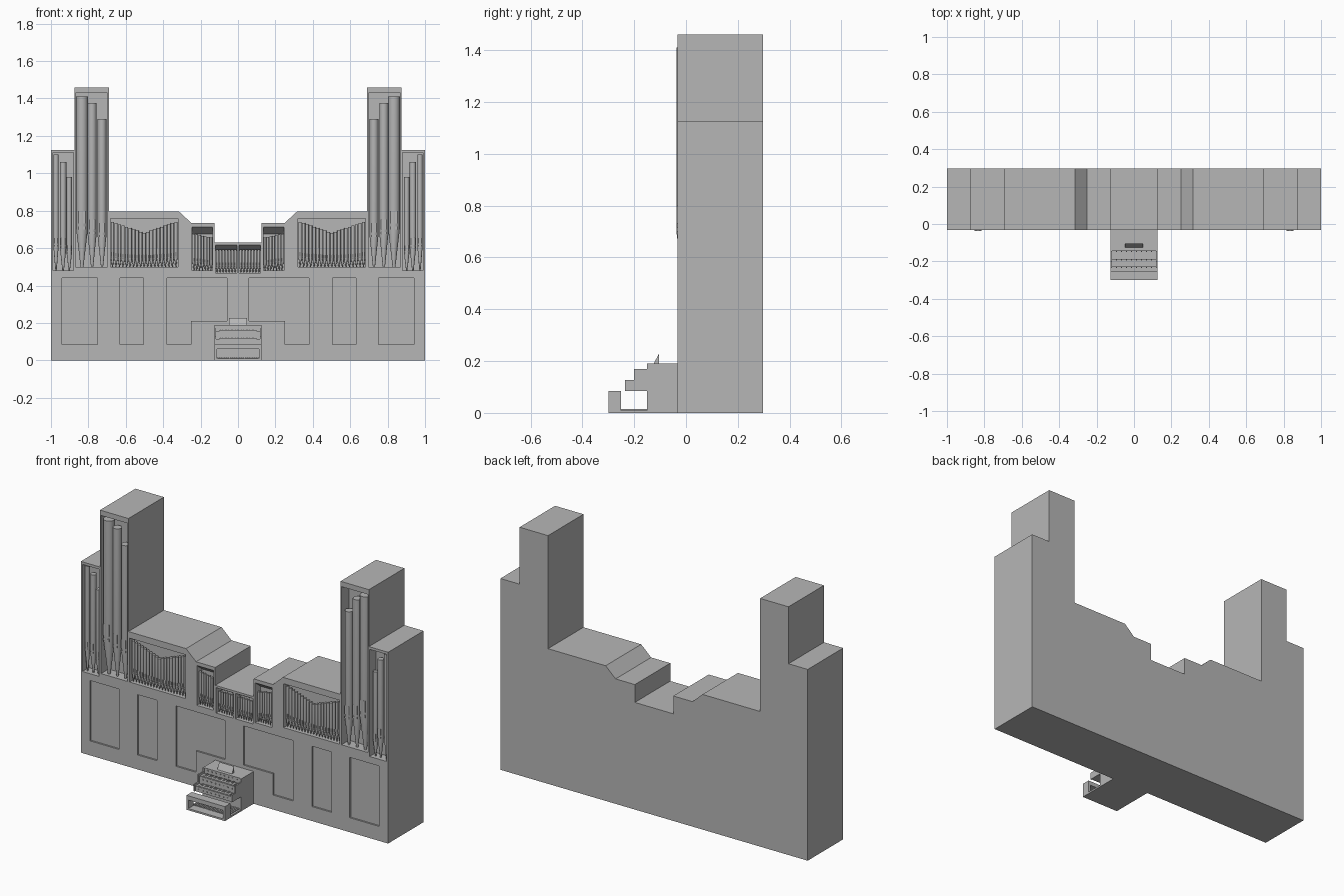
import bpy, bmesh, math

if "Cube" in bpy.data.objects:
    bpy.data.objects.remove(bpy.data.objects["Cube"])

YF, YB = -0.033, 0.297          # front and back planes of the case
GREY = bpy.data.materials.new("warm_grey")
GREY.diffuse_color = (0.47, 0.47, 0.47, 1)
GREY.use_nodes = True
GREY.node_tree.nodes["Principled BSDF"].inputs["Base Color"].default_value = GREY.diffuse_color


def finish(bm, name, smooth=False):
    bmesh.ops.recalc_face_normals(bm, faces=bm.faces)
    me = bpy.data.meshes.new(name)
    bm.to_mesh(me)
    bm.free()
    me.materials.append(GREY)
    ob = bpy.data.objects.new(name, me)
    bpy.context.collection.objects.link(ob)
    bpy.ops.object.select_all(action='DESELECT')
    ob.select_set(True)
    bpy.context.view_layer.objects.active = ob
    if smooth:
        bpy.ops.object.shade_smooth_by_angle(angle=math.radians(35))
    return ob


def prism(bm, front, back):
    """Closed solid between two matching loops of 3D points."""
    a = [bm.verts.new(p) for p in front]
    b = [bm.verts.new(p) for p in back]
    n = len(a)
    bm.faces.new(a)
    bm.faces.new(b[::-1])
    for i in range(n):
        j = (i + 1) % n
        bm.faces.new((a[j], a[i], b[i], b[j]))


def box(bm, x0, x1, y0, y1, z0, z1):
    loop = [(x0, z0), (x1, z0), (x1, z1), (x0, z1)]
    prism(bm, [(x, y0, z) for x, z in loop], [(x, y1, z) for x, z in loop])


def side_profile(bm, pts, x0, x1):
    prism(bm, [(x0, y, z) for y, z in pts], [(x1, y, z) for y, z in pts])


def pipe(bm, x, r, z0, foot, top, y, seg=16):
    """Organ pipe: conical foot, round body, mouth lips."""
    rings = []
    for rad, z in ((r * 0.25, z0), (r, foot), (r, top)):
        rings.append([bm.verts.new((x + rad * math.cos(2 * math.pi * i / seg),
                                    y + rad * math.sin(2 * math.pi * i / seg), z))
                      for i in range(seg)])
    for a, b in zip(rings, rings[1:]):
        for i in range(seg):
            j = (i + 1) % seg
            bm.faces.new((a[i], a[j], b[j], b[i]))
    bm.faces.new(rings[0][::-1])
    bm.faces.new(rings[-1])
    w = r * 0.6
    box(bm, x - w, x + w, y - r * 0.98, y - r * 0.5, foot, foot + r * 0.5)
    box(bm, x - w, x + w, y - r * 0.98, y - r * 0.5, foot + r, foot + r * 3.2)


def mirror(ob):
    ob.modifiers.new("mirror", 'MIRROR').use_axis[0] = True
    ob.modifiers["mirror"].use_mirror_merge = False


# Case: stepped outline extruded front to back
left = [(-1, 0), (-1, 1.125), (-0.875, 1.125), (-0.875, 1.46), (-0.69, 1.46),
        (-0.69, 0.795), (-0.315, 0.795), (-0.25, 0.735), (-0.125, 0.735), (-0.125, 0.63)]
outline = left + [(-x, z) for x, z in left[::-1]]
bm = bmesh.new()
prism(bm, [(x, YF, z) for x, z in outline], [(x, YB, z) for x, z in outline])
case = finish(bm, "organ_case")


# Cutters for pipe niches and shallow door panels
def rect(x0, x1, z0, z1):
    return [(x0, z0), (x1, z0), (x1, z1), (x0, z1)]


# outline, depth, how far the niche ceiling drops towards the back
recesses = [
    (rect(-0.99, -0.88, 0.48, 1.11), 0.06, 0),
    (rect(-0.868, -0.697, 0.50, 1.43), 0.07, 0),
    (rect(-0.683, -0.32, 0.50, 0.758), 0.05, 0),
    (rect(-0.245, -0.135, 0.48, 0.715), 0.05, 0.04),
    (rect(-0.12, -0.006, 0.468, 0.618), 0.05, 0.03),
    (rect(-0.94, -0.75, 0.085, 0.44), 0.01, 0),
    (rect(-0.63, -0.505, 0.085, 0.44), 0.01, 0),
    ([(-0.38, 0.085), (-0.25, 0.085), (-0.25, 0.21), (-0.06, 0.21),
      (-0.06, 0.44), (-0.38, 0.44)], 0.01, 0),
]
bm = bmesh.new()
for shape, depth, drop in recesses:
    top = max(z for x, z in shape)
    for s in (1, -1):
        prism(bm, [(s * x, YF - 0.001, z) for x, z in shape],
              [(s * x, YF + depth, z - (drop if z == top else 0)) for x, z in shape])
cutter = finish(bm, "niche_cutter")
cutter.hide_render = True
mod = case.modifiers.new("niches", 'BOOLEAN')
mod.object = cutter
mod.operation = 'DIFFERENCE'
mod.solver = 'EXACT'
bpy.context.view_layer.objects.active = case
bpy.ops.object.modifier_apply(modifier="niches")
bpy.data.objects.remove(cutter)

# Large tower pipes
bm = bmesh.new()
for x, r, foot, top in ((-0.834, 0.031, 0.70, 1.41), (-0.78, 0.024, 0.675, 1.375),
                        (-0.727, 0.023, 0.66, 1.29)):
    pipe(bm, x, r, 0.50, foot, top, -0.006, 24)
mirror(finish(bm, "tower_pipes", True))

# Outer tower pipes
bm = bmesh.new()
for x, r, foot, top in ((-0.973, 0.014, 0.61, 1.10), (-0.935, 0.017, 0.60, 1.06),
                        (-0.902, 0.014, 0.57, 0.98)):
    pipe(bm, x, r, 0.48, foot, top, -0.008)
mirror(finish(bm, "outer_pipes", True))

# Wide field: pipe tops form a V, mouths a shallow arc
bm = bmesh.new()
n = 19
for i in range(n):
    t = abs(2 * i / (n - 1) - 1)
    pipe(bm, -0.671 + 0.339 * i / (n - 1), 0.0088, 0.50, 0.535 + 0.015 * t * t,
         0.68 + 0.06 * t, -0.012, 12)
mirror(finish(bm, "wide_field_pipes", True))

# Small fields beside and at the centre
bm = bmesh.new()
for i in range(7):
    pipe(bm, -0.236 + 0.0153 * i, 0.007, 0.48, 0.525 - 0.002 * i,
         0.675 - 0.003 * i, -0.012, 12)
    pipe(bm, -0.111 + 0.016 * i, 0.007, 0.468, 0.50, 0.592, -0.012, 12)
mirror(finish(bm, "centre_pipes", True))

# Console: stepped cheeks with a slightly lower key desk between them
steps = [(-0.03, 0), (-0.15, 0), (-0.15, 0.085), (-0.235, 0.085), (-0.235, 0.127),
         (-0.20, 0.127), (-0.20, 0.17), (-0.15, 0.17), (-0.15, 0.19), (-0.03, 0.19)]
desk = [(-0.03, 0), (-0.15, 0), (-0.15, 0.085), (-0.23, 0.085), (-0.23, 0.115),
        (-0.19, 0.115), (-0.19, 0.158), (-0.145, 0.158), (-0.145, 0.19), (-0.03, 0.19)]
bm = bmesh.new()
side_profile(bm, steps, -0.125, -0.117)
mirror(finish(bm, "console_cheeks"))
bm = bmesh.new()
side_profile(bm, desk, -0.117, 0.117)
finish(bm, "console_desk")

# Manuals: key slab, raised keys and stop buttons
bm = bmesh.new()
for y, z in ((-0.23, 0.115), (-0.19, 0.158)):
    box(bm, -0.1, 0.1, y + 0.003, y + 0.038, z, z + 0.004)
    for i in range(24):
        if i % 7 not in (2, 6):
            x = -0.092 + 0.008 * i
            box(bm, x - 0.002, x + 0.002, y + 0.018, y + 0.038, z + 0.004, z + 0.007)
finish(bm, "manual_keys")
bm = bmesh.new()
for y, z in ((-0.23, 0.1), (-0.19, 0.142), (-0.145, 0.178)):
    for i in range(8):
        x = -0.0945 + 0.027 * i
        box(bm, x - 0.003, x + 0.003, y - 0.004, y, z - 0.003, z + 0.003)
finish(bm, "stop_buttons")

# Music stand
bm = bmesh.new()
side_profile(bm, [(-0.125, 0.19), (-0.105, 0.19), (-0.105, 0.227)], -0.048, 0.048)
finish(bm, "music_stand")

# Platform, pedals and bench
bm = bmesh.new()
box(bm, -0.125, 0.125, -0.30, -0.03, 0, 0.01)
finish(bm, "platform")
bm = bmesh.new()
for i in range(20):
    x = -0.109 + 0.0115 * i
    box(bm, x - 0.004, x + 0.004, -0.25, -0.15, 0.01, 0.015)
finish(bm, "pedals")
bm = bmesh.new()
box(bm, -0.125, 0.125, -0.30, -0.25, 0.06, 0.085)
for s in (-1, 1):
    box(bm, s * 0.119 - 0.006, s * 0.119 + 0.006, -0.30, -0.25, 0.01, 0.06)
finish(bm, "bench")
